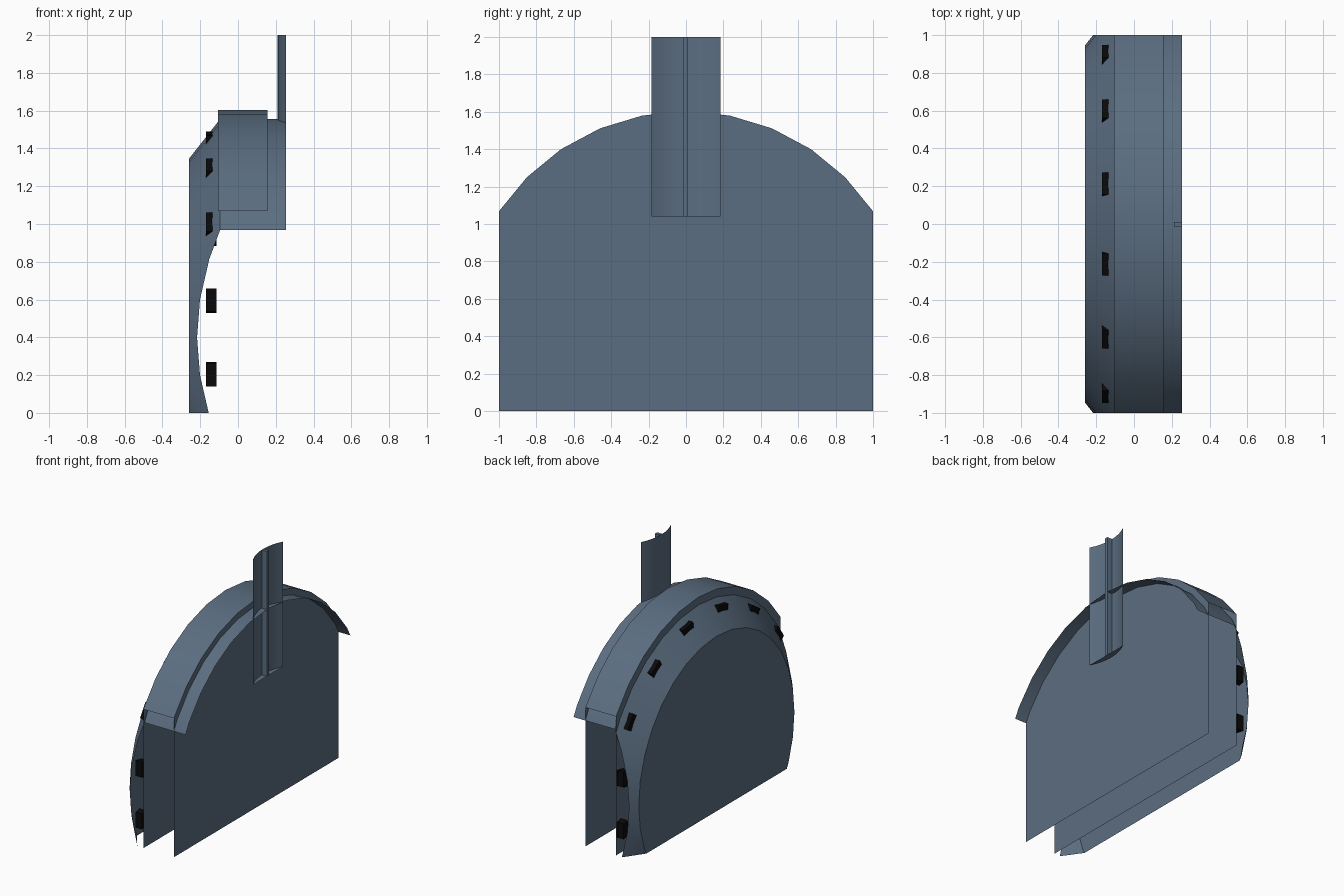
import bpy, bmesh, math
from mathutils import Vector, Matrix

if "Cube" in bpy.data.objects:
    bpy.data.objects.remove(bpy.data.objects["Cube"])

CZ = 0.4                      # height of the common arch axis
STEP = math.radians(11.25)    # 32-sided rounds


def material(name, rgb):
    m = bpy.data.materials.new(name)
    m.diffuse_color = (*rgb, 1)
    m.use_nodes = True
    m.node_tree.nodes["Principled BSDF"].inputs["Base Color"].default_value = m.diffuse_color
    return m


SLATE = material("slate_blue", (0.105, 0.155, 0.22))
BLACK = material("black", (0.003, 0.003, 0.003))


def ring_point(x, r, i):
    a = i * STEP
    return (x, r * math.sin(a), CZ + r * math.cos(a))


def clip(bm):
    """Trim everything to |y| <= 1 and z >= 0, leaving the cuts open."""
    for co, no in (((0, 1, 0), (0, 1, 0)), ((0, -1, 0), (0, -1, 0)), ((0, 0, 0), (0, 0, -1))):
        geom = bm.verts[:] + bm.edges[:] + bm.faces[:]
        bmesh.ops.bisect_plane(bm, geom=geom, dist=1e-5, plane_co=co, plane_no=no, clear_outer=True)


def finish(name, bm, mat):
    me = bpy.data.meshes.new(name)
    bm.to_mesh(me)
    bm.free()
    me.materials.append(mat)
    me.shade_smooth()
    me.set_sharp_from_angle(angle=math.radians(25))
    ob = bpy.data.objects.new(name, me)
    bpy.context.collection.objects.link(ob)
    return ob


def strip(name, x0, r0, x1, r1, n, cap=False):
    """Curved sheet between two arcs, spanning n steps either side of the top."""
    bm = bmesh.new()
    a = [bm.verts.new(ring_point(x0, r0, i)) for i in range(-n, n + 1)]
    b = [bm.verts.new(ring_point(x1, r1, i)) for i in range(-n, n + 1)]
    for i in range(2 * n):
        bm.faces.new((a[i], b[i], b[i + 1], a[i + 1]))
    if cap:
        bmesh.ops.remove_doubles(bm, verts=bm.verts[:], dist=1e-4)
        bm.faces.new([v for v in a if v.is_valid])
    clip(bm)
    return finish(name, bm, SLATE)


# Outer arch band and the smaller hood strip under it
strip("arch_band", -0.105, 1.2027, 0.155, 1.2027, 5)
strip("hood_strip", -0.095, 1.155, 0.255, 1.155, 6)

# Arch-topped flat panels closing both sides of the band
for name, x in (("inner_panel", -0.105), ("outer_panel", 0.155)):
    bm = bmesh.new()
    pts = [(x, -1, 0)] + [ring_point(x, 1.2027, i) for i in range(-5, 6)] + [(x, 1, 0)]
    f = bm.faces.new([bm.verts.new(p) for p in pts])
    if x > 0:
        f.normal_flip()
    finish(name, bm, SLATE)

# Tapered dish with a flat disc, cut off at the sides and base
bm = bmesh.new()
disc = [bm.verts.new(ring_point(-0.26, 0.945, i)) for i in range(32)]
rim = [bm.verts.new(ring_point(-0.095, 1.155, i)) for i in range(32)]
for i in range(32):
    j = (i + 1) % 32
    bm.faces.new((disc[i], rim[i], rim[j], disc[j]))
bm.faces.new(disc)
bmesh.ops.recalc_face_normals(bm, faces=bm.faces[:])
clip(bm)
finish("tapered_dish", bm, SLATE)

# Black blocks set around the dish, every 22.5 degrees
bm = bmesh.new()
for k in range(-5, 5):
    a = (2 * k + 1) * STEP
    m = (Matrix.Translation((-0.1425, 0, CZ)) @ Matrix.Rotation(-a, 4, 'X')
         @ Matrix.Translation((0, 0, 1.03)) @ Matrix.Diagonal((0.055, 0.118, 0.14, 1)))
    bmesh.ops.create_cube(bm, size=1, matrix=m)
clip(bm)
bmesh.ops.holes_fill(bm, edges=[e for e in bm.edges if e.is_boundary], sides=8)
finish("dish_blocks", bm, BLACK)

# Upright curved blade, hollow side outward, with a closed foot
bm = bmesh.new()
half, sag, n = 0.185, 0.045, 8
rad = (half * half + sag * sag) / (2 * sag)
lim = math.asin(half / rad)
sec = []
for i in range(n + 1):
    t = lim * (2 * i / n - 1)
    sec.append((0.21 + rad * (1 - math.cos(t)), rad * math.sin(t)))
low = [bm.verts.new((x, y, 1.04)) for x, y in sec]
top = [bm.verts.new((x, y, 2.0)) for x, y in sec]
for i in range(n):
    bm.faces.new((low[i], low[i + 1], top[i + 1], top[i]))
bm.faces.new(low)
finish("curved_blade", bm, SLATE)

# Thin rib down the middle of the blade
bm = bmesh.new()
bmesh.ops.create_cube(bm, size=1, matrix=Matrix.Translation((0.234, -0.002, 1.52))
                      @ Matrix.Diagonal((0.042, 0.025, 0.96, 1)))
finish("blade_rib", bm, SLATE)
